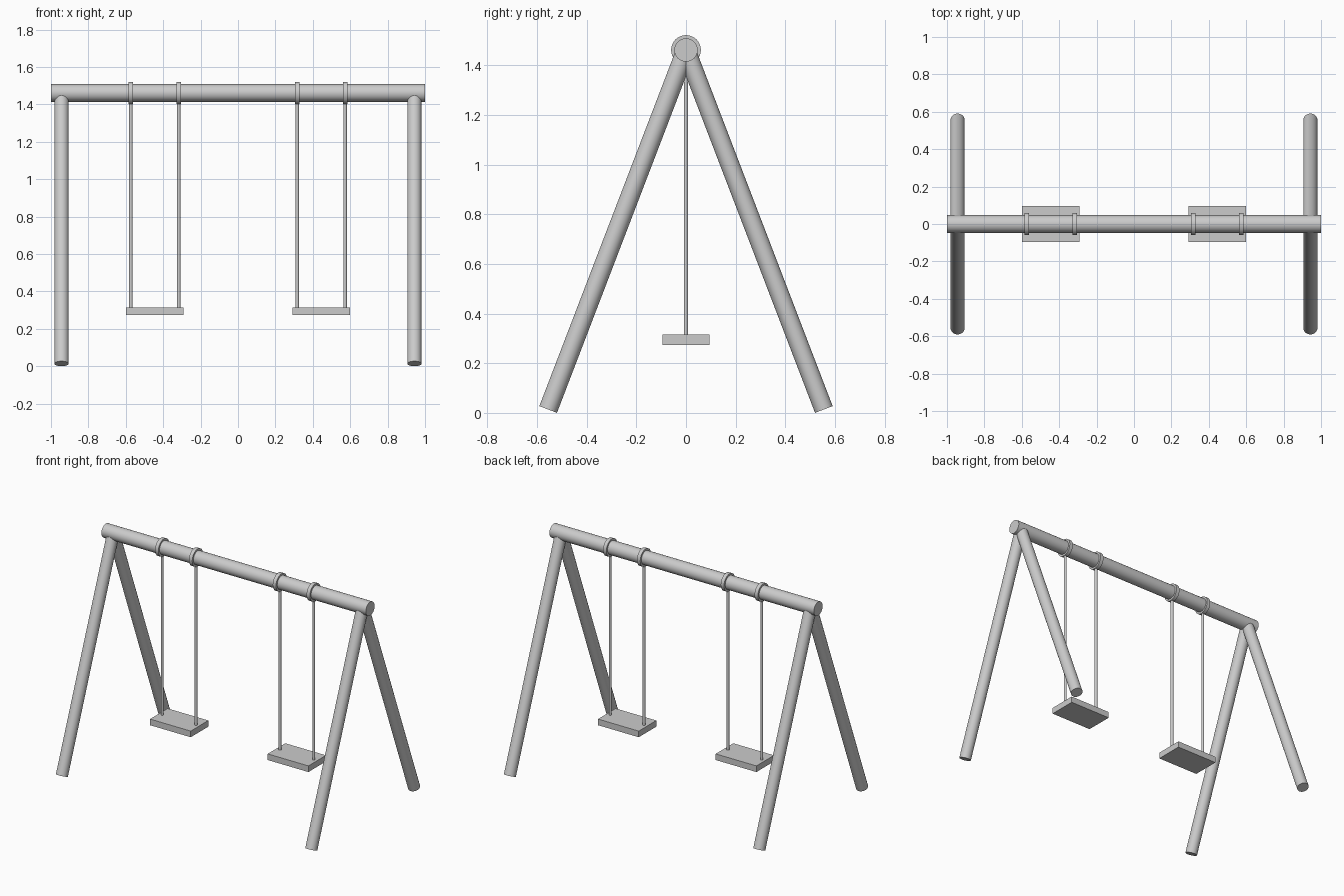
import bpy
import bmesh
import math
from mathutils import Vector

cube = bpy.data.objects.get("Cube")
if cube:
    bpy.data.objects.remove(cube, do_unlink=True)

grey = bpy.data.materials.new("light_grey")
grey.use_nodes = True
colour = (0.6, 0.6, 0.6, 1)
grey.diffuse_color = colour
grey.node_tree.nodes["Principled BSDF"].inputs["Base Color"].default_value = colour

BEAM_Z = 1.461
SEAT_TOP = 0.315


def finish(obj, name, smooth=True):
    obj.name = name
    obj.data.name = name
    obj.data.materials.append(grey)
    if smooth:
        bpy.ops.object.shade_smooth_by_angle(angle=math.radians(35))
    return obj


def rod(name, start, end, radius, sides=32):
    """Capped cylinder between two points."""
    a, b = Vector(start), Vector(end)
    bpy.ops.mesh.primitive_cylinder_add(
        vertices=sides, radius=radius, depth=(b - a).length, location=(a + b) / 2,
        rotation=(b - a).to_track_quat('Z', 'Y').to_euler())
    return finish(bpy.context.object, name)


def ring(name, x, inner, outer, width, sides=32):
    """Square-edged band around the beam, spun from a rectangular section."""
    bm = bmesh.new()
    section = [(-width / 2, inner), (width / 2, inner), (width / 2, outer), (-width / 2, outer)]
    verts = [bm.verts.new((px, 0, r)) for px, r in section]
    edges = [bm.edges.new((verts[i], verts[(i + 1) % 4])) for i in range(4)]
    bmesh.ops.spin(bm, geom=verts + edges, cent=(0, 0, 0), axis=(1, 0, 0),
                   angle=math.tau, steps=sides, use_duplicate=False)
    bmesh.ops.remove_doubles(bm, verts=bm.verts, dist=0.0001)
    bmesh.ops.recalc_face_normals(bm, faces=bm.faces)
    mesh = bpy.data.meshes.new(name)
    bm.to_mesh(mesh)
    bm.free()
    obj = bpy.data.objects.new(name, mesh)
    obj.location = (x, 0, BEAM_Z)
    bpy.context.collection.objects.link(obj)
    bpy.ops.object.select_all(action='DESELECT')
    obj.select_set(True)
    bpy.context.view_layer.objects.active = obj
    return finish(obj, name)


# Top beam
rod("top_beam", (-1, 0, BEAM_Z), (1, 0, BEAM_Z), 0.047)

for side, sx in (("left", 1), ("right", -1)):
    # Splayed legs meeting inside the beam
    for end, sy in (("front", -1), ("back", 1)):
        rod(f"{side}_{end}_leg", (sx * 0.943, sy * 0.555, 0.0137),
            (sx * 0.943, 0, BEAM_Z), 0.038)

    # Seat board
    bpy.ops.mesh.primitive_cube_add(size=1, location=(sx * 0.445, 0, SEAT_TOP - 0.021))
    seat = bpy.context.object
    seat.scale = (0.308, 0.19, 0.042)
    bpy.ops.object.transform_apply(location=False, rotation=False, scale=True)
    finish(seat, f"{side}_seat", smooth=False)

    # Hanging rods and their collars on the beam
    for place, x in (("inner", 0.317), ("outer", 0.573)):
        rod(f"{side}_{place}_hanger", (sx * x, 0, SEAT_TOP - 0.005),
            (sx * x, 0, BEAM_Z - 0.054), 0.009, 16)
        ring(f"{side}_{place}_collar", sx * x, 0.046, 0.06, 0.025)
